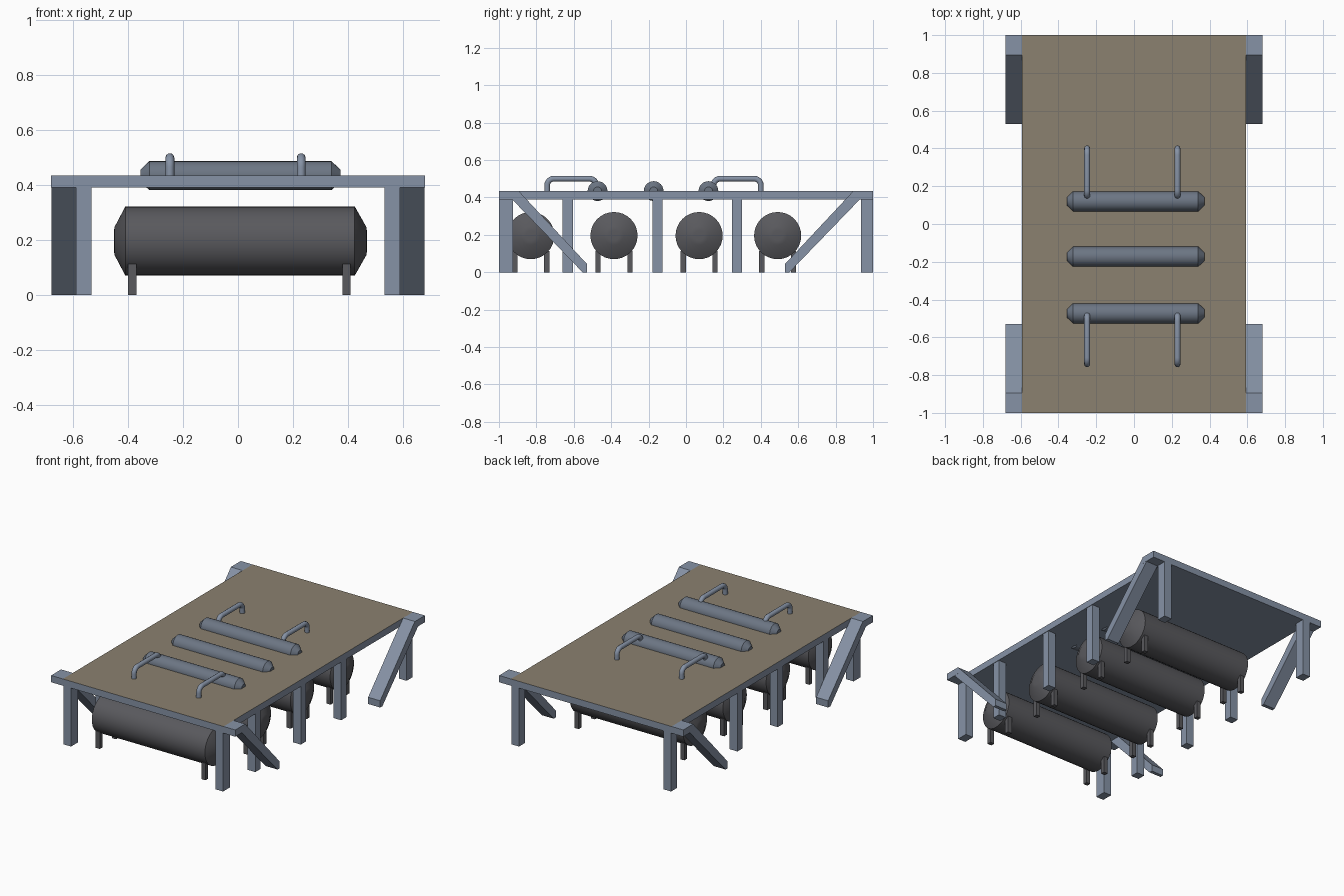
import bpy, bmesh, math
from mathutils import Vector

if "Cube" in bpy.data.objects:
    bpy.data.objects.remove(bpy.data.objects["Cube"])


def material(name, rgb):
    m = bpy.data.materials.new(name)
    m.diffuse_color = (*rgb, 1)
    m.use_nodes = True
    m.node_tree.nodes["Principled BSDF"].inputs["Base Color"].default_value = m.diffuse_color
    return m


STEEL = material("blue_steel", (0.24, 0.29, 0.38))
PIPE = material("pipe_steel", (0.15, 0.18, 0.23))
DARK = material("dark_tank", (0.10, 0.10, 0.11))
DECK = material("deck_tan", (0.26, 0.22, 0.16))


def add_mesh(name, verts, faces, mat, smooth=False):
    me = bpy.data.meshes.new(name)
    me.from_pydata(verts, [], faces)
    bm = bmesh.new()
    bm.from_mesh(me)
    bmesh.ops.recalc_face_normals(bm, faces=bm.faces)
    bm.to_mesh(me)
    bm.free()
    me.materials.append(mat)
    ob = bpy.data.objects.new(name, me)
    bpy.context.collection.objects.link(ob)
    if smooth:
        bpy.ops.object.select_all(action='DESELECT')
        ob.select_set(True)
        bpy.context.view_layer.objects.active = ob
        bpy.ops.object.shade_smooth_by_angle(angle=math.radians(25))
    return ob


def prism(name, outline, x0, x1, mat):
    """Extrude a (y, z) outline from x0 to x1."""
    n = len(outline)
    verts = [(x, y, z) for x in (x0, x1) for y, z in outline]
    faces = [list(range(n)), list(range(n, 2 * n))]
    faces += [(i, (i + 1) % n, n + (i + 1) % n, n + i) for i in range(n)]
    return add_mesh(name, verts, faces, mat)


def box(name, x, y, z, mat):
    return prism(name, [(y[0], z[0]), (y[1], z[0]), (y[1], z[1]), (y[0], z[1])],
                 x[0], x[1], mat)


def tank(name, profile, y, z, mat, seg=32):
    """Revolve an (x, radius) profile around a line along x."""
    verts = []
    for x, r in profile:
        for i in range(seg):
            a = 2 * math.pi * i / seg
            verts.append((x, y + r * math.cos(a), z + r * math.sin(a)))
    rows = len(profile)
    faces = [(k * seg + i, k * seg + (i + 1) % seg,
              (k + 1) * seg + (i + 1) % seg, (k + 1) * seg + i)
             for k in range(rows - 1) for i in range(seg)]
    faces += [list(range(seg)), list(range((rows - 1) * seg, rows * seg))]
    return add_mesh(name, verts, faces, mat, True)


def bent_pipe(name, x, y_in, y_out, radius=0.016, bend=0.035):
    """Pipe rising at y_in, running level and turning down at y_out."""
    top, s = 0.500, math.copysign(1, y_out - y_in)
    pts = [(y_in, 0.44)]
    for i in range(7):
        a = math.pi / 2 * i / 6
        pts.append((y_in + s * bend * (1 - math.cos(a)), top - bend + bend * math.sin(a)))
    for i in range(7):
        a = math.pi / 2 * i / 6
        pts.append((y_out - s * bend * (1 - math.sin(a)), top - bend + bend * math.cos(a)))
    pts.append((y_out, 0.42))
    cu = bpy.data.curves.new(name, 'CURVE')
    cu.dimensions = '3D'
    cu.bevel_depth = radius
    cu.bevel_resolution = 3
    cu.use_fill_caps = True
    sp = cu.splines.new('POLY')
    sp.points.add(len(pts) - 1)
    for p, (y, z) in zip(sp.points, pts):
        p.co = (x, y, z, 1)
    sp.use_smooth = True
    cu.materials.append(STEEL)
    bpy.context.collection.objects.link(bpy.data.objects.new(name, cu))


# platform slab with a tan top surface
platform = box("platform", (-0.593, 0.593), (-1, 1), (0.39, 0.435), STEEL)
platform.data.materials.append(DECK)
for p in platform.data.polygons:
    if p.normal.z > 0.9:
        p.material_index = 1

# legs, corner tabs and sloping braces on both sides
leg_y = [(-1, -0.925), (-0.66, -0.605), (-0.18, -0.125), (0.245, 0.30), (0.935, 1)]
brace = [(0.53, 0.045), (0.53, 0), (0.553, 0), (0.93, 0.39), (0.93, 0.435), (0.895, 0.435)]
for s, side in ((-1, "left"), (1, "right")):
    for i, y in enumerate(leg_y):
        box(f"{side}_leg_{i + 1}", sorted((s * 0.533, s * 0.59)), y, (0, 0.39), STEEL)
    for t, end in ((-1, "front"), (1, "back")):
        box(f"{side}_{end}_tab", sorted((s * 0.593, s * 0.68)),
            sorted((t * 0.895, t * 1.0)), (0.39, 0.435), STEEL)
        prism(f"{side}_{end}_brace", [(t * y, z) for y, z in brace],
              s * 0.59, s * 0.679, STEEL)

# large tanks under the platform, each on four feet
big = [(-0.452, 0.027), (-0.45, 0.05), (-0.41, 0.126),
       (0.425, 0.126), (0.468, 0.05), (0.47, 0.027)]
for i, y in enumerate((-0.83, -0.385, 0.07, 0.49)):
    tank(f"large_tank_{i + 1}", big, y, 0.196, DARK)
    for fx in (-0.385, 0.395):
        for dy in (-0.085, 0.085):
            box(f"tank_{i + 1}_foot", (fx - 0.015, fx + 0.015),
                (y + dy - 0.014, y + dy + 0.014), (0, 0.113), DARK)

# small tanks half sunk in the deck
small = [(-0.355, 0.022), (-0.323, 0.053), (0.34, 0.053), (0.373, 0.022)]
for i, y in enumerate((-0.473, -0.173, 0.12)):
    tank(f"small_tank_{i + 1}", small, y, 0.434, PIPE, 24)

# bent pipes from the outer small tanks down to the deck
for x in (-0.248, 0.23):
    bent_pipe("front_pipe", x, -0.48, -0.742)
    bent_pipe("back_pipe", x, 0.147, 0.40)
